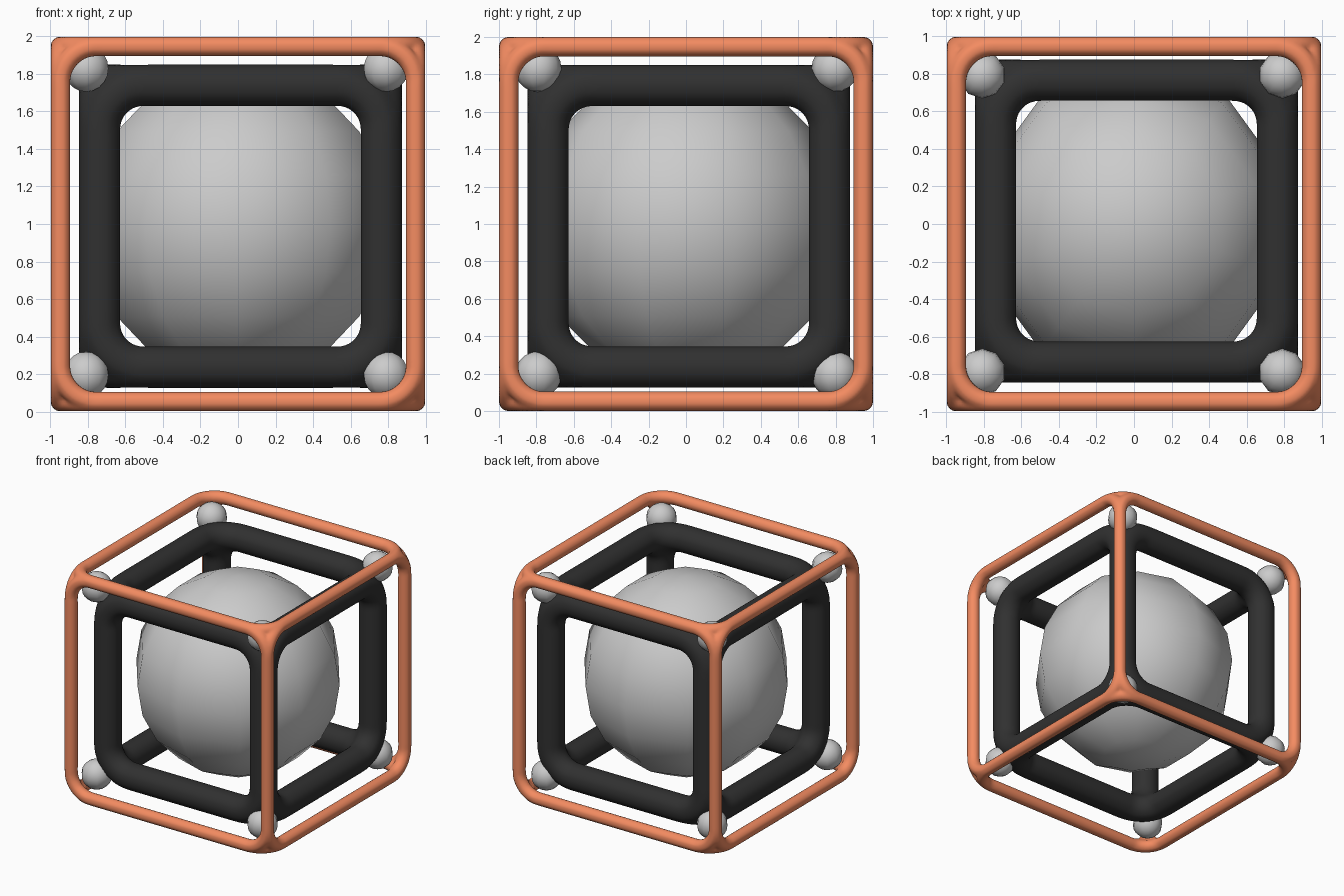
import bpy
from math import sin, cos, pi
from itertools import product
from mathutils import Vector

if "Cube" in bpy.data.objects:
    bpy.data.objects.remove(bpy.data.objects["Cube"])


def material(name, rgb):
    m = bpy.data.materials.new(name)
    m.diffuse_color = (*rgb, 1)
    m.use_nodes = True
    m.node_tree.nodes["Principled BSDF"].inputs["Base Color"].default_value = m.diffuse_color
    return m


def cube_frame(name, centre, half, radius, bend, voxel, mat):
    """Round-bar cube frame whose bars blend through curved elbows at each corner."""
    cu = bpy.data.curves.new(name, 'CURVE')
    cu.dimensions = '3D'
    cu.bevel_depth = radius
    cu.bevel_resolution = 6
    cu.use_fill_caps = True

    def path(points):
        s = cu.splines.new('POLY')
        s.points.add(len(points) - 1)
        for p, co in zip(s.points, points):
            p.co = (*co, 1)

    # straight bars, reaching slightly into the elbows
    reach = half - bend + 0.02
    for axis in range(3):
        for a, b in product((-half, half), repeat=2):
            ends = []
            for e in (-reach, reach):
                v = Vector()
                v[axis], v[(axis + 1) % 3], v[(axis + 2) % 3] = e, a, b
                ends.append(v)
            path(ends)
    # elbows joining each pair of bars at each corner
    for s in product((-1, 1), repeat=3):
        for i, j in ((0, 1), (1, 2), (2, 0)):
            arc = []
            for k in range(11):
                t = k / 10 * pi / 2
                v = Vector(s) * half
                v[i] = s[i] * (half - bend + bend * cos(t))
                v[j] = s[j] * (half - bend + bend * sin(t))
                arc.append(v)
            path(arc)

    ob = bpy.data.objects.new(name, cu)
    bpy.context.collection.objects.link(ob)
    ob.location = centre
    bpy.ops.object.select_all(action='DESELECT')
    ob.select_set(True)
    bpy.context.view_layer.objects.active = ob
    bpy.ops.object.convert(target='MESH')
    ob = bpy.context.object
    ob.name = name
    ob.data.materials.clear()
    ob.data.materials.append(mat)
    # fuse bars and elbows into one skin with softened joints
    fuse = ob.modifiers.new("fuse", 'REMESH')
    fuse.mode = 'VOXEL'
    fuse.voxel_size = voxel
    fuse.use_smooth_shade = True
    soften = ob.modifiers.new("soften", 'SMOOTH')
    soften.factor = 0.5
    soften.iterations = 3


def ball(name, centre, radius):
    bpy.ops.mesh.primitive_uv_sphere_add(segments=10, ring_count=10, radius=radius, location=centre)
    bpy.context.object.name = name
    bpy.ops.object.shade_smooth()


# nested frames
cube_frame("outer_frame", (0, 0, 1), 0.947, 0.053, 0.19, 0.014, material("orange", (0.9, 0.26, 0.12)))
cube_frame("inner_frame", (0.013, 0.015, 0.988), 0.752, 0.113, 0.23, 0.025, material("charcoal", (0.03, 0.03, 0.03)))

# large core ball and the corner balls between the frames
ball("core_ball", (0, 0, 1), 0.84)
for x, y, z in product((-0.81, 0.79), (-0.79, 0.795), (0.195, 1.83)):
    ball("corner_ball", (x, y, z), 0.125)
